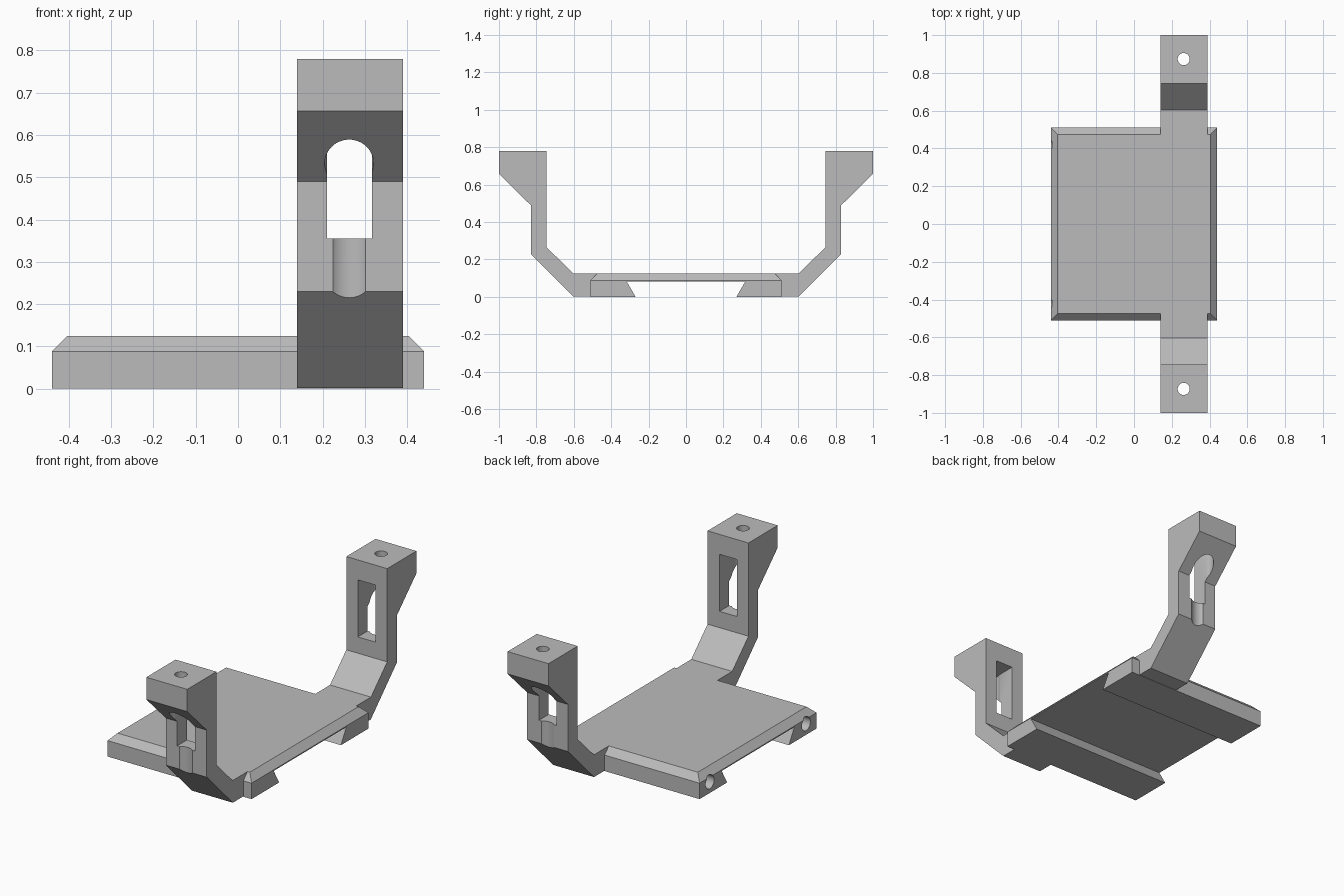
import bpy
import bmesh
from math import radians
from mathutils import Matrix

if "Cube" in bpy.data.objects:
    bpy.data.objects.remove(bpy.data.objects["Cube"], do_unlink=True)

grey = bpy.data.materials.new("plain grey")
grey.use_nodes = True
GREY = (0.5, 0.5, 0.5, 1)
grey.diffuse_color = GREY
grey.node_tree.nodes["Principled BSDF"].inputs["Base Color"].default_value = GREY

ARM_X0, ARM_X1 = 0.14, 0.39
BORE_X, BORE_Y = 0.263, 0.873


def make_object(name, bm):
    bmesh.ops.recalc_face_normals(bm, faces=bm.faces)
    mesh = bpy.data.meshes.new(name)
    bm.to_mesh(mesh)
    bm.free()
    mesh.materials.append(grey)
    obj = bpy.data.objects.new(name, mesh)
    bpy.context.collection.objects.link(obj)
    return obj


def extrude_profile(name, points, x0, x1):
    """Prism from a y-z outline, running along x."""
    bm = bmesh.new()
    face = bm.faces.new([bm.verts.new((x0, y, z)) for y, z in points])
    new = bmesh.ops.extrude_face_region(bm, geom=[face])["geom"]
    verts = [v for v in new if isinstance(v, bmesh.types.BMVert)]
    bmesh.ops.translate(bm, verts=verts, vec=(x1 - x0, 0, 0))
    return make_object(name, bm)


def box(name, x0, x1, y0, y1, z0, z1):
    return extrude_profile(name, [(y0, z0), (y1, z0), (y1, z1), (y0, z1)], x0, x1)


def cylinder(name, centre, radius, length, along_x=False):
    bm = bmesh.new()
    bmesh.ops.create_cone(bm, cap_ends=True, segments=48, radius1=radius,
                          radius2=radius, depth=length)
    turn = Matrix.Rotation(radians(90 if along_x else 0), 4, "Y")
    bmesh.ops.transform(bm, matrix=Matrix.Translation(centre) @ turn, verts=bm.verts)
    return make_object(name, bm)


def cut(obj, cutters):
    bpy.ops.object.select_all(action="DESELECT")
    bpy.context.view_layer.objects.active = obj
    obj.select_set(True)
    for cutter in cutters:
        mod = obj.modifiers.new("cut", "BOOLEAN")
        mod.operation = "DIFFERENCE"
        mod.solver = "EXACT"
        mod.object = cutter
        bpy.ops.object.modifier_apply(modifier=mod.name)
        bpy.data.objects.remove(cutter, do_unlink=True)
    bpy.ops.object.shade_smooth_by_angle(angle=radians(30))


# Base plate: a block with its upper edges chamfered
bm = bmesh.new()
rings = [[bm.verts.new((sx * hx, sy * hy, z))
          for sx, sy in ((-1, -1), (1, -1), (1, 1), (-1, 1))]
         for hx, hy, z in ((0.44, 0.51, 0), (0.44, 0.51, 0.088), (0.404, 0.474, 0.125))]
for low, high in zip(rings, rings[1:]):
    for i in range(4):
        j = (i + 1) % 4
        bm.faces.new((low[i], low[j], high[j], high[i]))
bm.faces.new(rings[0])
bm.faces.new(rings[-1])
base = make_object("base_plate", bm)

# Dovetail channel underneath, and blind holes in the right-hand rail ends
channel = extrude_profile("channel_cutter", [
    (-0.258, -0.02), (0.258, -0.02), (0.317, 0.082), (-0.317, 0.082)], -0.6, 0.6)
holes = [cylinder("hole_cutter", (-0.42, s * 0.42, 0.06), 0.037, 0.3, True)
         for s in (-1, 1)]
cut(base, [channel] + holes)

# Cranked arms, front and back
outline = [(0.474, 0.002), (0.602, 0.002), (0.83, 0.23), (0.83, 0.49),
           (1.0, 0.657), (1.0, 0.78), (0.745, 0.78), (0.745, 0.265),
           (0.603, 0.125), (0.474, 0.125)]
for name, s in (("front_arm", -1), ("back_arm", 1)):
    arm = extrude_profile(name, [(s * y, z) for y, z in outline], ARM_X0, ARM_X1)
    # Window, wide clearance bore below the head, and narrow bore through it
    ya, yb = sorted((s * 0.7, s * BORE_Y))
    cut(arm, [
        box("window_cutter", 0.21, 0.317, ya, yb, 0.355, 0.67),
        cylinder("clearance_cutter", (BORE_X, s * BORE_Y, 0.385), 0.058, 0.57),
        cylinder("bore_cutter", (BORE_X, s * BORE_Y, 0.7), 0.032, 0.3),
    ])
